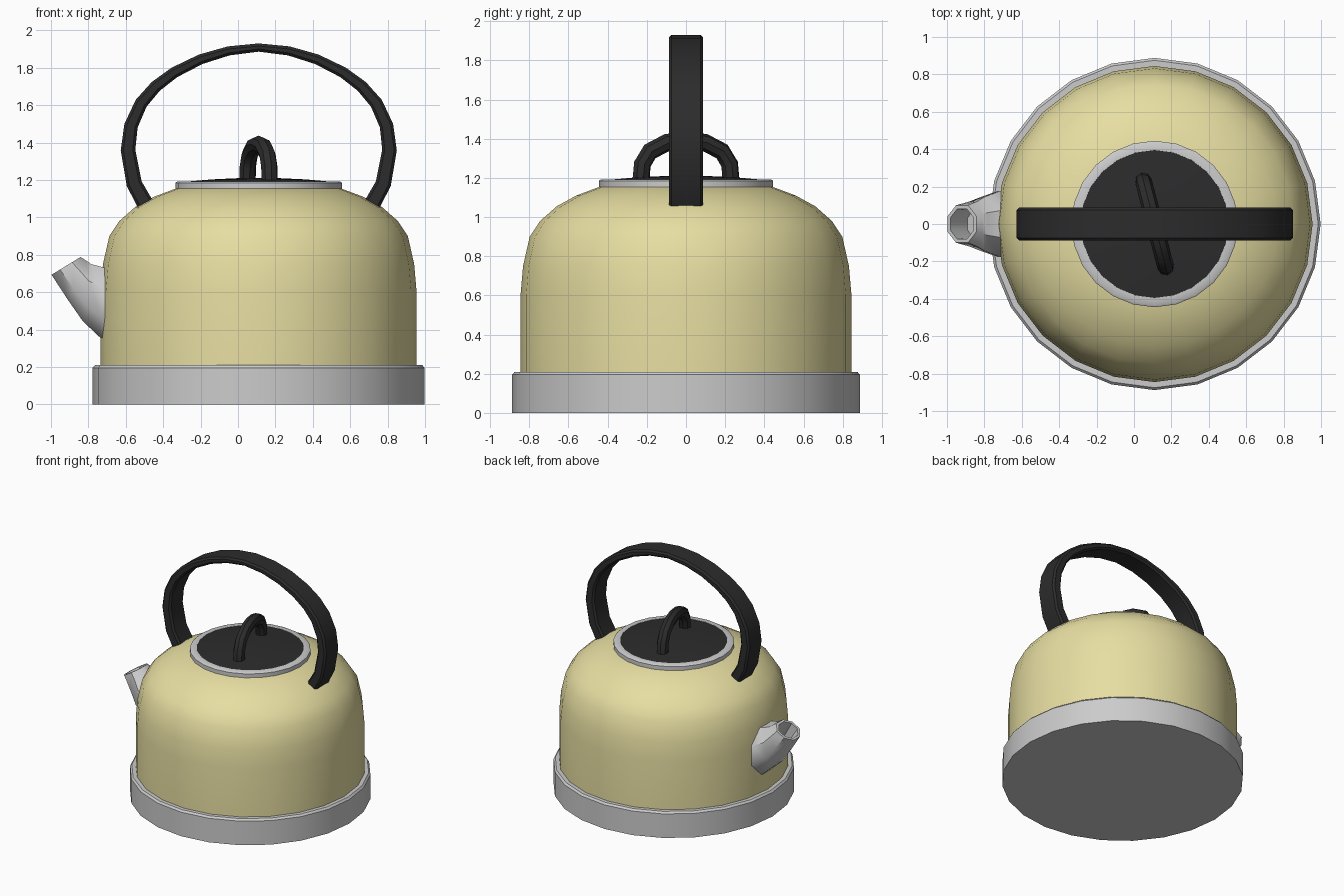
import bpy, bmesh, math
from mathutils import Vector

if "Cube" in bpy.data.objects:
    bpy.data.objects.remove(bpy.data.objects["Cube"])

CX = 0.11  # axis of the round body


def material(name, rgb):
    m = bpy.data.materials.new(name)
    m.diffuse_color = (*rgb, 1)
    m.use_nodes = True
    m.node_tree.nodes["Principled BSDF"].inputs["Base Color"].default_value = m.diffuse_color
    return m


cream = material("cream_enamel", (0.80, 0.73, 0.36))
black = material("black_plastic", (0.025, 0.025, 0.025))


def skin(name, rings, mat=None, caps=True, loop=False, angle=40):
    """Join equal-sized closed rings of points into a surface."""
    bm = bmesh.new()
    vs = [[bm.verts.new(p) for p in r] for r in rings]
    n = len(rings[0])
    pairs = list(zip(vs, vs[1:])) + ([(vs[-1], vs[0])] if loop else [])
    for a, b in pairs:
        for i in range(n):
            j = (i + 1) % n
            bm.faces.new((a[i], a[j], b[j], b[i]))
    if caps and not loop:
        bm.faces.new(vs[0])
        bm.faces.new(vs[-1])
    bmesh.ops.recalc_face_normals(bm, faces=bm.faces)
    me = bpy.data.meshes.new(name)
    bm.to_mesh(me)
    bm.free()
    ob = bpy.data.objects.new(name, me)
    bpy.context.collection.objects.link(ob)
    if mat:
        me.materials.append(mat)
    bpy.ops.object.select_all(action='DESELECT')
    ob.select_set(True)
    bpy.context.view_layer.objects.active = ob
    bpy.ops.object.shade_smooth_by_angle(angle=math.radians(angle))
    return ob


def lathe(name, profile, n=24, **kw):
    rings = [[(CX + r * math.cos(2 * math.pi * i / n), r * math.sin(2 * math.pi * i / n), z)
              for i in range(n)] for r, z in profile]
    return skin(name, rings, **kw)


def sweep(name, path, section, side, mat):
    """Sweep (width, thickness) section points along a planar path."""
    pts = [Vector(p) for p in path]
    side = Vector(side).normalized()
    rings = []
    for i, p in enumerate(pts):
        t = (pts[min(i + 1, len(pts) - 1)] - pts[max(i - 1, 0)]).normalized()
        up = side.cross(t)
        rings.append([p + side * a + up * b for a, b in section(i)])
    return skin(name, rings, mat)


# round body parts
lathe("base", [(0.888, 0), (0.888, 0.195), (0.875, 0.21), (0.83, 0.21)])
lathe("body", [(0.845, 0.2), (0.845, 0.6), (0.832, 0.75), (0.798, 0.9), (0.745, 0.98),
               (0.66, 1.055), (0.56, 1.11), (0.44, 1.155), (0.38, 1.16)], mat=cream)
lathe("lid_rim", [(0.445, 1.14), (0.445, 1.185), (0.435, 1.192), (0.395, 1.192), (0.385, 1.14)],
      loop=True)
lathe("lid", [(0.395, 1.15), (0.395, 1.19), (0.25, 1.203), (0.1, 1.21)], mat=black)

# carrying handle: flat chamfered strap, thinner at the top
half = [(0.605, 1.07), (0.665, 1.18), (0.698, 1.36), (0.682, 1.49), (0.628, 1.61),
        (0.55, 1.7), (0.45, 1.775), (0.31, 1.845), (0.16, 1.89)]
strap = [(CX - x, 0, z) for x, z in half] + [(CX, 0, 1.908)] \
    + [(CX + 0.002 + x, 0, z) for x, z in reversed(half)]


def strap_section(i):
    k = 1 - abs(i - 9) / 9
    w, h = 0.088, 0.044 - 0.022 * k
    c = 0.014
    return [(w, h - c), (w - c, h), (c - w, h), (-w, h - c),
            (-w, c - h), (c - w, -h), (w - c, -h), (w, c - h)]


sweep("handle", strap, strap_section, (0, 1, 0), black)

# lid knob: round arch set at a slight angle
d = Vector((0.06, -0.232, 0)).normalized()
arch = [(-0.238, 1.18), (-0.23, 1.27), (-0.19, 1.335), (-0.10, 1.38), (0, 1.392)]
arch += [(-s, z) for s, z in reversed(arch[:-1])]
sweep("lid_knob", [(CX + d.x * s, d.y * s, z) for s, z in arch],
      lambda i: [(0.045 * math.cos(k * math.pi / 4), 0.045 * math.sin(k * math.pi / 4))
                 for k in range(8)],
      (-d.y, d.x, 0), black)


# spout: rings given by low point, high point and half width, folding into the mouth
def spout_ring(low, high, hw):
    c = (Vector(low) + Vector(high)) / 2
    r = (Vector(high) - Vector(low)) / 2
    angs = [(i + 0.5) * math.pi / 4 for i in range(8)]
    k = 1 / math.cos(math.pi / 8)
    return [(c.x + r.x * k * math.cos(a), hw * math.sin(a) * k, c.y + r.y * k * math.cos(a))
            for a in angs]


skin("spout", [spout_ring(*s) for s in (
    ((-0.66, 0.33), (-0.62, 0.72), 0.18),
    ((-0.74, 0.36), (-0.71, 0.73), 0.175),
    ((-0.83, 0.445), (-0.785, 0.75), 0.145),
    ((-0.91, 0.56), (-0.81, 0.768), 0.12),
    ((-0.997, 0.693), (-0.842, 0.788), 0.1),
    ((-0.982, 0.702), (-0.857, 0.779), 0.08),
    ((-0.89, 0.57), (-0.79, 0.64), 0.075))], angle=45)
